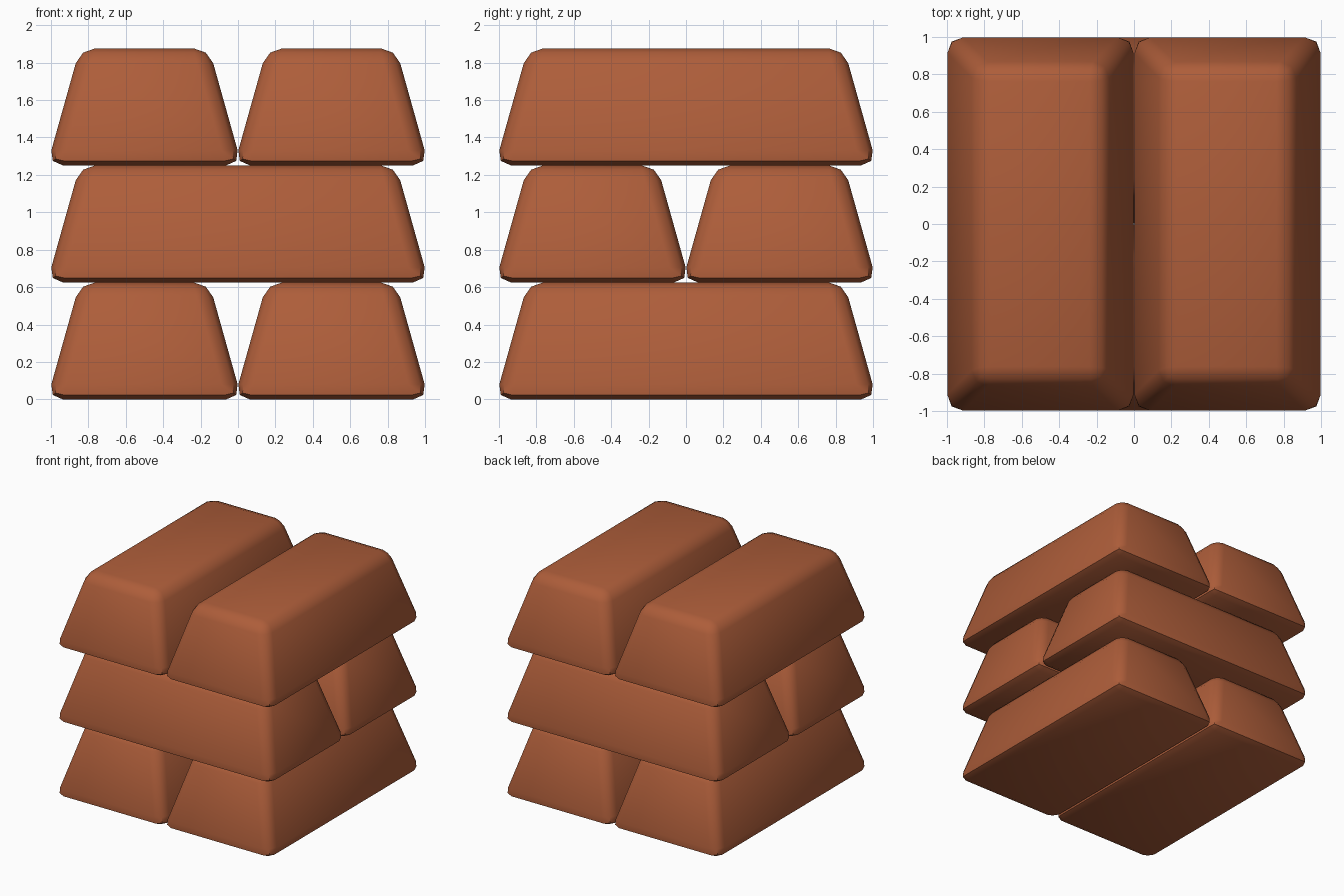
import bpy, bmesh, math

if "Cube" in bpy.data.objects:
    bpy.data.objects.remove(bpy.data.objects["Cube"])

clay = bpy.data.materials.new("brick_brown")
clay.diffuse_color = (0.42, 0.11, 0.042, 1)
clay.use_nodes = True
clay.node_tree.nodes["Principled BSDF"].inputs["Base Color"].default_value = clay.diffuse_color

H = 1.877 / 3            # layer height
FLARE, INSET = 0.0205, 0.155   # sharp base overhang, top inset before rounding


def ingot_mesh():
    """Tapered bar, 1 x 2 at its widest, with every edge rounded."""
    bm = bmesh.new()
    bmesh.ops.create_cube(bm, size=2)
    for v in bm.verts:
        grow = FLARE if v.co.z < 0 else -INSET
        v.co.x = math.copysign(0.5 + grow, v.co.x)
        v.co.y = math.copysign(1.0 + grow, v.co.y)
        v.co.z = 0 if v.co.z < 0 else H
    bmesh.ops.bevel(bm, geom=bm.edges[:], offset=0.083, offset_type='OFFSET',
                    segments=2, profile=0.5, affect='EDGES')
    mesh = bpy.data.meshes.new("ingot")
    bm.to_mesh(mesh)
    bm.free()
    mesh.materials.append(clay)
    return mesh


# Three crossed layers of two ingots
mesh = ingot_mesh()
for layer, name in enumerate(("bottom", "middle", "top")):
    for side in (-1, 1):
        bar = bpy.data.objects.new(f"{name}_ingot", mesh.copy())
        bpy.context.collection.objects.link(bar)
        if layer % 2:
            bar.location = (0, side * 0.5, layer * H)
            bar.rotation_euler.z = math.pi / 2
        else:
            bar.location = (side * 0.5, 0, layer * H)
        bpy.ops.object.select_all(action='DESELECT')
        bar.select_set(True)
        bpy.context.view_layer.objects.active = bar
        bpy.ops.object.shade_smooth_by_angle(angle=math.radians(48))
